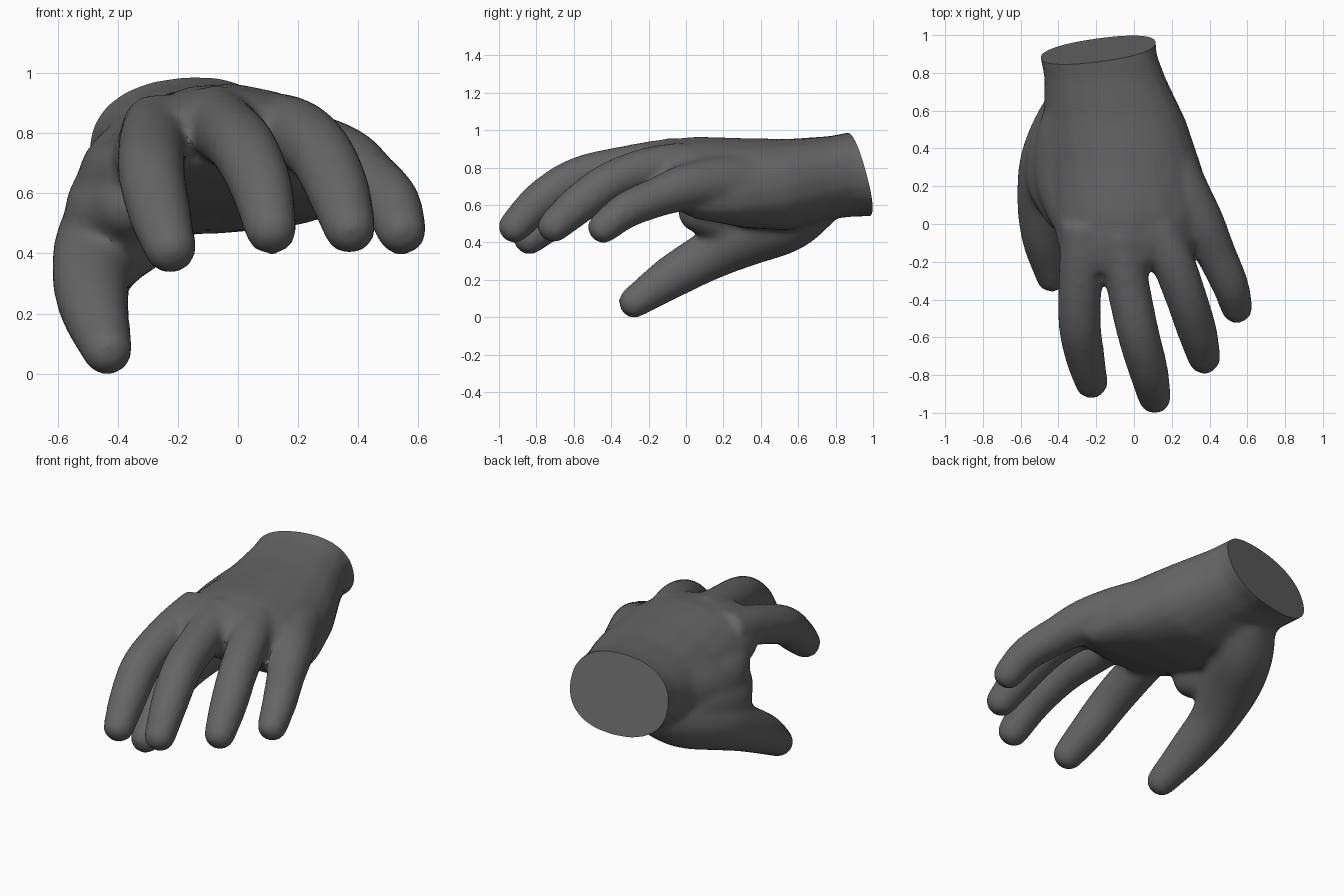
import bpy, bmesh, math
from mathutils import Vector

if "Cube" in bpy.data.objects:
    bpy.data.objects.remove(bpy.data.objects["Cube"])

SIDES = 20
skin = bpy.data.materials.new("dark_grey")
skin.diffuse_color = (0.13, 0.13, 0.13, 1)
skin.use_nodes = True
skin.node_tree.nodes["Principled BSDF"].inputs["Base Color"].default_value = skin.diffuse_color
bm = bmesh.new()


def loft(rings):
    """Skin a list of closed rings and cap both ends."""
    loops = [[bm.verts.new(p) for p in ring] for ring in rings]
    for a, b in zip(loops, loops[1:]):
        for i in range(SIDES):
            j = (i + 1) % SIDES
            bm.faces.new((a[i], a[j], b[j], b[i]))
    bm.faces.new(loops[0][::-1])
    bm.faces.new(loops[-1])


def spline(keys, steps=5):
    """Catmull-Rom samples through keys of any dimension."""
    k = [Vector(p) for p in keys]
    k = [2 * k[0] - k[1]] + k + [2 * k[-1] - k[-2]]
    out = []
    for p0, p1, p2, p3 in zip(k, k[1:], k[2:], k[3:]):
        for s in range(steps):
            t = s / steps
            out.append(0.5 * (2 * p1 + (p2 - p0) * t + (2 * p0 - 5 * p1 + 4 * p2 - p3) * t * t
                              + (3 * p1 - p0 - 3 * p2 + p3) * t ** 3))
    return out + [k[-2]]


def digit(keys):
    """Round tube through (x, y, z, radius) keys with a domed tip."""
    pts = spline(keys)
    end, tip_dir = pts[-1], (pts[-1] - pts[-2]).to_3d().normalized()
    for a in (25, 50, 70, 85):
        a = math.radians(a)
        c = end.to_3d() + tip_dir * end.w * math.sin(a)
        pts.append(Vector((*c, end.w * math.cos(a))))
    rings = []
    for i, p in enumerate(pts):
        d = (pts[min(i + 1, len(pts) - 1)].to_3d() - pts[max(i - 1, 0)].to_3d()).normalized()
        u = d.cross(Vector((0, 0, 1))).normalized()
        v = u.cross(d)
        r = p.w + (0.005 if p.w > 0.03 else 0)
        rings.append([p.to_3d() + r * (math.cos(t) * u + math.sin(t) * v)
                      for t in (2 * math.pi * k / SIDES for k in range(SIDES))])
    loft(rings)


def palm(rows):
    """Rounded sections: y, left x, right x, top z, bottom z, arch, tilt."""
    rings = []
    for y, xl, xr, zt, zb, arch, tilt in rows:
        ring = []
        for k in range(SIDES):
            t = 2 * math.pi * k / SIDES
            c, s = math.cos(t), math.sin(t)
            x = (xl + xr) / 2 + (xr - xl) / 2 * math.copysign(abs(c) ** 0.87, c)
            z = (zt + zb) / 2 + (zt - zb) / 2 * math.copysign(abs(s) ** 0.87, s)
            z -= arch * (x + 0.08) ** 2 + tilt * (x - (xl + xr) / 2)
            ring.append(Vector((x, y, z)))
        rings.append(ring)
    loft(rings)


# palm and wrist
palm([(1.15, -.50, .11, 1.01, .555, 0, -.05),
      (.90, -.50, .12, 1.01, .555, 0, -.05),
      (.77, -.475, .17, .985, .54, 0, -.03),
      (.55, -.48, .275, .97, .48, .15, -.03),
      (.30, -.46, .36, .975, .495, .35, -.02),
      (.05, -.43, .42, .985, .565, .5, 0),
      (-.10, -.41, .36, .968, .63, .5, 0),
      (-.19, -.38, .25, .94, .67, .4, 0),
      (-.26, -.32, .05, .90, .71, .4, 0)])
# index finger
digit([(-.27, .0, .84, .11), (-.283, -.25, .785, .11), (-.288, -.52, .685, .108),
       (-.26, -.70, .55, .1), (-.225, -.84, .435, .083)])
# middle finger
digit([(-.08, -.05, .865, .11), (-.037, -.30, .823, .11), (.02, -.57, .763, .107),
       (.075, -.77, .645, .1), (.11, -.92, .497, .083)])
# ring finger
digit([(.13, .0, .84, .11), (.208, -.2, .81, .11), (.28, -.40, .74, .105),
       (.335, -.57, .622, .1), (.372, -.71, .50, .083)])
# little finger
digit([(.14, .42, .74, .14), (.25, .18, .735, .14), (.355, .0, .71, .122), (.43, -.15, .66, .103),
       (.508, -.32, .588, .093), (.545, -.445, .493, .08)])
# thumb
digit([(-.24, .70, .65, .15), (-.34, .54, .54, .17), (-.435, .33, .46, .165),
       (-.485, .12, .345, .13), (-.477, -.08, .23, .111), (-.435, -.28, .094, .08)])
# muscle and web between thumb and index
digit([(-.26, .62, .64, .17), (-.38, .42, .60, .165), (-.425, .24, .545, .145),
       (-.37, .07, .58, .11)])
# side of the hand above the thumb
digit([(-.30, .64, .75, .15), (-.365, .42, .68, .155), (-.385, .23, .66, .135),
       (-.345, .06, .69, .11)])

bmesh.ops.recalc_face_normals(bm, faces=bm.faces)
me = bpy.data.meshes.new("hand")
bm.to_mesh(me)
bm.free()
hand = bpy.data.objects.new("hand", me)
bpy.context.collection.objects.link(hand)
bpy.context.view_layer.objects.active = hand
hand.select_set(True)

# fuse the parts into one soft surface
fuse = hand.modifiers.new("fuse", 'REMESH')
fuse.mode, fuse.voxel_size = 'VOXEL', 0.018
soften = hand.modifiers.new("soften", 'SMOOTH')
soften.factor, soften.iterations = 0.5, 12
for name in ("fuse", "soften"):
    bpy.ops.object.modifier_apply(modifier=name)

# slanted flat cut at the wrist
bm = bmesh.new()
bm.from_mesh(hand.data)
res = bmesh.ops.bisect_plane(bm, geom=bm.verts[:] + bm.edges[:] + bm.faces[:], dist=1e-5,
                             plane_co=(-.19, .92, .78), plane_no=(-.15, 1, .28), clear_outer=True)
rim = [e for e in res["geom_cut"] if isinstance(e, bmesh.types.BMEdge)]
bmesh.ops.holes_fill(bm, edges=rim, sides=0)
# rest on the floor
low = min(v.co.z for v in bm.verts)
bmesh.ops.translate(bm, verts=bm.verts, vec=(0, 0, -low))
bm.to_mesh(hand.data)
bm.free()

hand.data.materials.clear()
hand.data.materials.append(skin)
bpy.ops.object.shade_smooth_by_angle(angle=math.radians(40))
